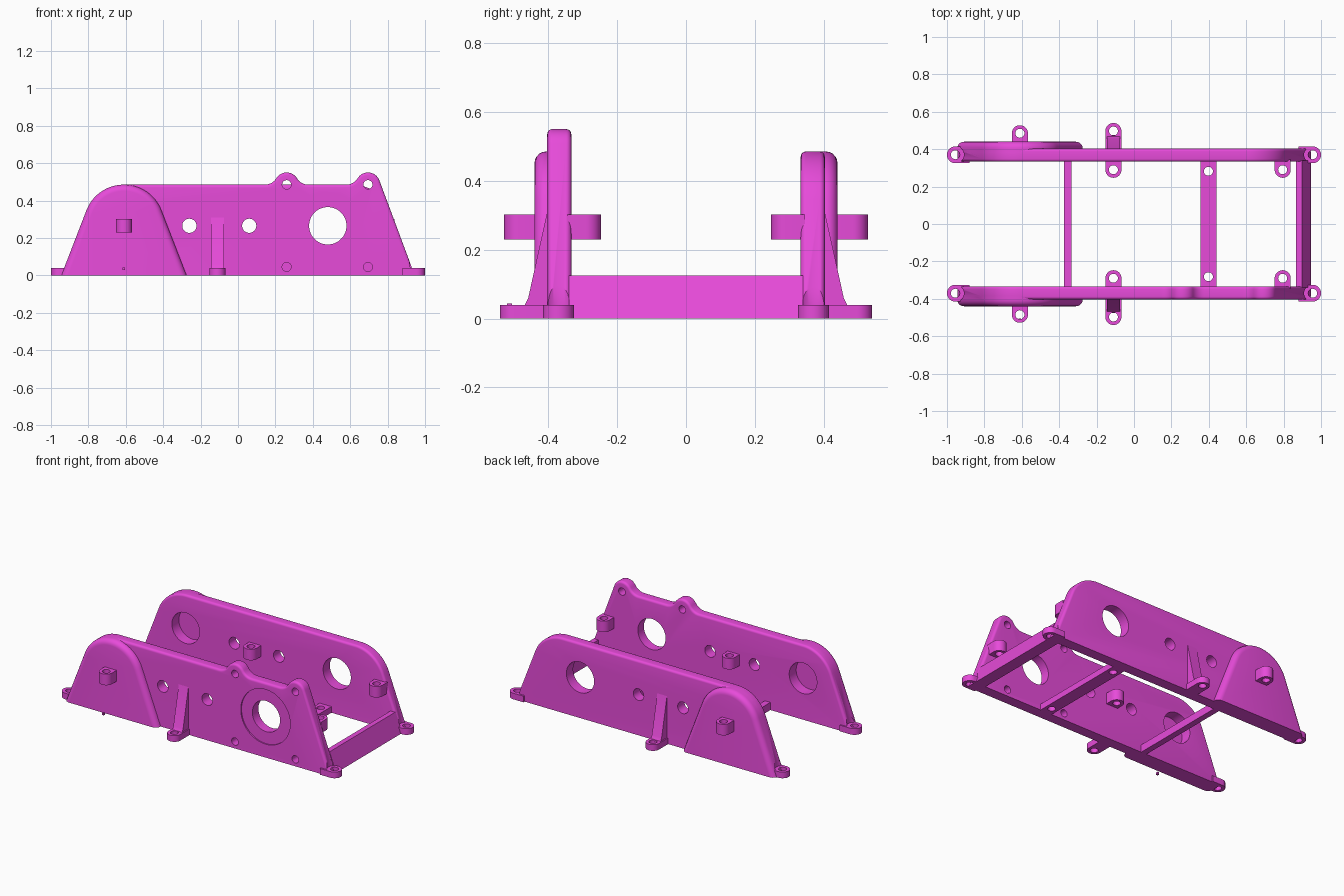
import bpy, bmesh
from math import sin, cos, pi, sqrt, radians, atan2

if "Cube" in bpy.data.objects:
    bpy.data.objects.remove(bpy.data.objects["Cube"])

mat = bpy.data.materials.new("magenta_plastic")
mat.diffuse_color = (0.80, 0.07, 0.70, 1)
mat.use_nodes = True
mat.node_tree.nodes["Principled BSDF"].inputs["Base Color"].default_value = mat.diffuse_color


def prism(name, pts, lo, hi, axis="y", bevel=0.0, bevel_at=()):
    """Extrude a 2D profile along an axis, optionally rounding the cap edges."""
    place = {"x": lambda p, d: (d, p[0], p[1]),
             "y": lambda p, d: (p[0], d, p[1]),
             "z": lambda p, d: (p[0], p[1], d)}[axis]
    bm = bmesh.new()
    a = [bm.verts.new(place(p, lo)) for p in pts]
    b = [bm.verts.new(place(p, hi)) for p in pts]
    bm.faces.new(a)
    bm.faces.new(b[::-1])
    n = len(pts)
    for i in range(n):
        j = (i + 1) % n
        bm.faces.new((a[j], a[i], b[i], b[j]))
    bmesh.ops.recalc_face_normals(bm, faces=bm.faces)
    if bevel:
        edges = [e for e in bm.edges
                 if any(all(abs(v.co.y - d) < 1e-5 for v in e.verts) for d in bevel_at)
                 and max(v.co.z for v in e.verts) > 1e-4]
        bmesh.ops.bevel(bm, geom=edges, offset=bevel, segments=5, profile=0.5,
                        affect='EDGES', clamp_overlap=False)
    me = bpy.data.meshes.new(name)
    bm.to_mesh(me)
    bm.free()
    me.materials.append(mat)
    ob = bpy.data.objects.new(name, me)
    bpy.context.collection.objects.link(ob)
    return ob


def arc(cx, cy, r, a0, a1, n=20):
    return [(cx + r * cos(radians(a0 + (a1 - a0) * i / n)),
             cy + r * sin(radians(a0 + (a1 - a0) * i / n))) for i in range(n + 1)]


def rod(cx, cy, r, lo, hi, axis="y", n=40):
    return prism("cutter", arc(cx, cy, r, 0, 360 - 360 / n, n - 1), lo, hi, axis)


def finish(ob, cutters=()):
    """Cut the holes into a part, then smooth it."""
    bpy.ops.object.select_all(action='DESELECT')
    ob.select_set(True)
    bpy.context.view_layer.objects.active = ob
    for c in cutters:
        m = ob.modifiers.new("cut", 'BOOLEAN')
        m.operation, m.solver, m.object = 'DIFFERENCE', 'EXACT', c
        bpy.ops.object.modifier_apply(modifier=m.name)
    bpy.ops.object.shade_smooth_by_angle(angle=radians(30))


def remove(obs):
    for o in obs:
        bpy.data.objects.remove(o, do_unlink=True)


def lug(name, x, y, root, lo, hi, r=0.043, along="y"):
    """Round-ended screw lug with a vertical hole; root is where it meets the body."""
    if along == "y":
        a = 0 if y > root else 180
        pts = arc(x, y, r, a, a + 180)
        pts += [(pts[-1][0], root), (pts[0][0], root)]
    else:
        a = -90 if x > root else 90
        pts = arc(x, y, r, a, a + 180)
        pts += [(root, pts[-1][1]), (root, pts[0][1])]
    ob = prism(name, pts, lo, hi, "z")
    hole = rod(x, y, 0.024, lo - 0.05, hi + 0.05, "z", 24)
    finish(ob, [hole])
    remove([hole])


# Profiles of the plates and the pod
TOP = 0.485
left_end = [(-0.945, 0)] + arc(-0.61, 0.27, 0.215, 159, 90)
right_end = [(-x, z) for x, z in reversed(left_end)]
R, RC = 0.065, 0.07
DX = sqrt(R * R + 2 * R * RC)
ang = atan2(RC, DX) * 180 / pi


def blend_up(cx):
    return arc(cx - DX, TOP + RC, RC, -90, -ang, 8)


def blend_down(cx):
    return arc(cx + DX, TOP + RC, RC, 180 + ang, 270, 8)


front_profile = (left_end + blend_up(0.26) + arc(0.26, TOP, R, 180 - ang, ang, 16)[1:-1]
                 + blend_down(0.26) + blend_up(0.695)
                 + arc(0.695, TOP, R, 180 - ang, 21, 16)[1:] + [(0.945, 0)])
back_profile = left_end + right_end
pod_profile = left_end + [(-1.22 - x, z) for x, z in reversed(left_end[:-1])]

for s, side, profile in ((-1, "front", front_profile), (1, "back", back_profile)):
    inner, outer, bulge = s * 0.333, s * 0.403, s * 0.44
    plate = prism(side + "_side_plate", profile, inner, outer, "y", 0.015, (inner, outer))
    pod = prism(side + "_pod", pod_profile, s * 0.36, bulge, "y", 0.034, (bulge,))

    # Bearing hole, blind pocket, axle holes and screw clearance at the ends
    lo, hi = s * 0.28, s * 0.50
    ends = [rod(sx * 0.955, s * 0.37, 0.046, 0.04, 0.3, "z") for sx in (-1, 1)]
    pocket = rod(-0.61, 0.27, 0.10, s * 0.28, s * 0.405)
    holes = [rod(0.48, 0.265, 0.10, lo, hi, n=64)]
    holes += [rod(x, 0.265, 0.038, lo, hi, n=32) for x in (-0.26, 0.06)]
    if s < 0:
        holes += [rod(x, z, 0.024, lo, hi, n=24) for x in (0.26, 0.695) for z in (0.045, TOP)]
        holes.append(rod(0.48, 0.265, 0.178, -0.395, -0.45, n=64))
    finish(plate, [pocket] + ends + holes)
    finish(pod, [pocket] + ends)
    remove([pocket] + ends + holes)

    # Screw lugs
    for sx, end in ((-1, "left"), (1, "right")):
        lug(f"{side}_{end}_corner_lug", sx * 0.955, s * 0.37, sx * 0.88, 0, 0.04, 0.045, "x")
    lug(side + "_pod_lug", -0.61, s * 0.485, s * 0.43, 0.23, 0.302)
    lug(side + "_inner_lug_middle", -0.11, s * 0.29, s * 0.345, 0.23, 0.302)
    lug(side + "_inner_lug_right", 0.795, s * 0.29, s * 0.345, 0.23, 0.302)
    lug(side + "_foot_lug", -0.11, s * 0.497, s * 0.39, 0, 0.04)

    # Tapered rib above the foot lug
    rib = [(0.39, 0.03), (0.475, 0.03), (0.466, 0.043), (0.458, 0.06), (0.403, 0.31), (0.39, 0.31)]
    finish(prism(side + "_foot_rib", [(s * y, z) for y, z in rib], -0.145, -0.075, "x"))

# Cross bars
bar = prism("middle_cross_bar", [(0.355, 0), (0.44, 0), (0.44, 0.04), (0.355, 0.04)], -0.34, 0.34)
bar_holes = [rod(0.398, y, 0.024, -0.05, 0.1, "z", 24) for y in (-0.282, 0.282)]
finish(bar, bar_holes)
remove(bar_holes)
prism("left_cross_bar", [(-0.375, 0), (-0.335, 0), (-0.335, 0.05), (-0.375, 0.05)], -0.34, 0.34)
prism("end_cross_bar", [(0.865, 0), (0.945, 0), (0.898, 0.125), (0.865, 0.125)], -0.34, 0.34)

# Tiny loose peg below the front pod lug
prism("small_peg", [(-0.618, 0.028), (-0.604, 0.028), (-0.604, 0.043), (-0.618, 0.043)], -0.519, -0.505)
